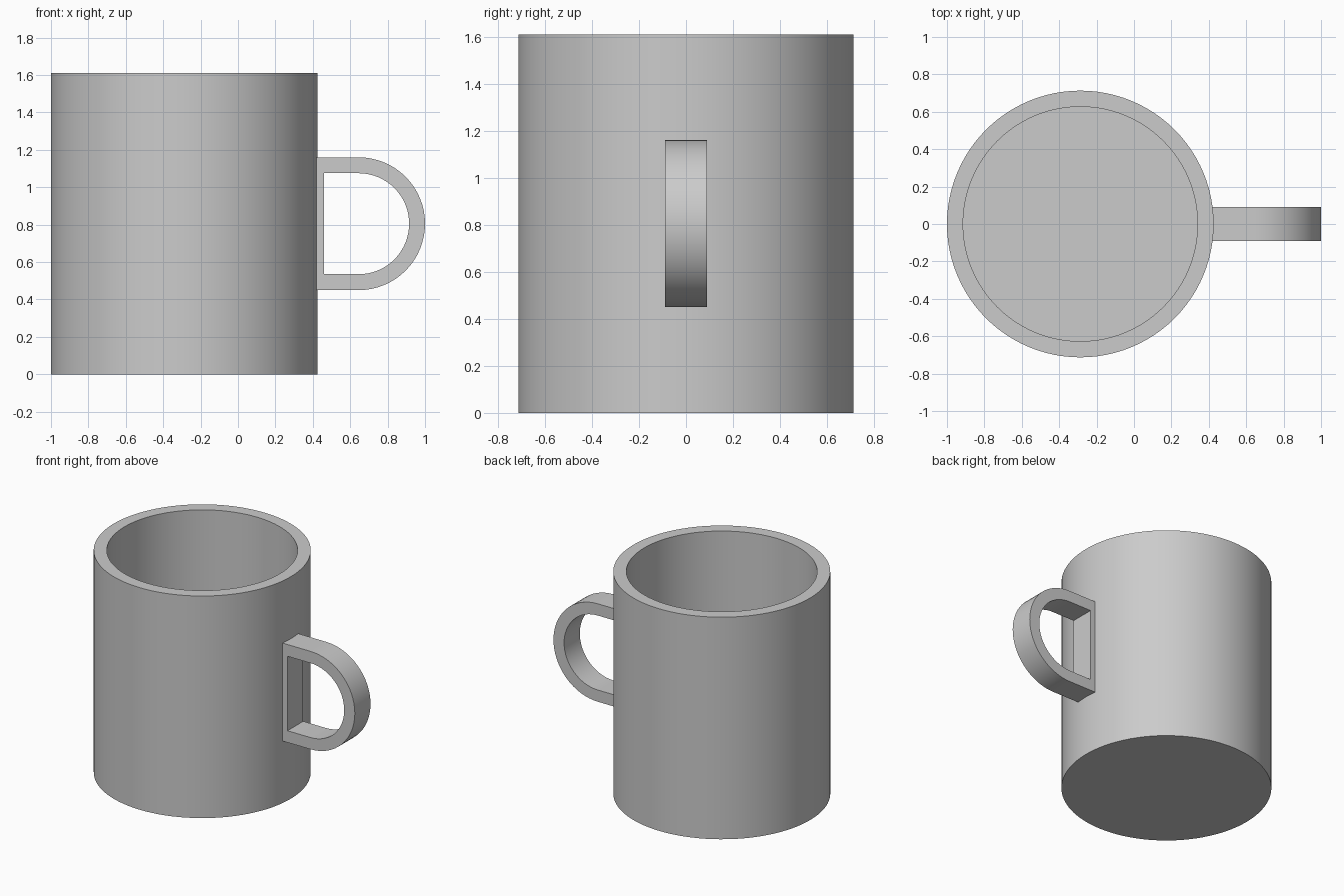
import bpy
import bmesh
from math import cos, sin, pi, radians

cube = bpy.data.objects.get("Cube")
if cube:
    bpy.data.objects.remove(cube)

CUP_X, RADIUS, HEIGHT, WALL = -0.287, 0.713, 1.61, 0.086
SEGMENTS = 96

grey = bpy.data.materials.new("light grey")
grey.use_nodes = True
colour = (0.6, 0.6, 0.6, 1)
grey.diffuse_color = colour
grey.node_tree.nodes["Principled BSDF"].inputs["Base Color"].default_value = colour


def finish(bm, name, x=0):
    """Turn a bmesh into a smooth object with sharp edges kept."""
    bmesh.ops.remove_doubles(bm, verts=bm.verts, dist=1e-5)
    bmesh.ops.recalc_face_normals(bm, faces=bm.faces)
    mesh = bpy.data.meshes.new(name)
    bm.to_mesh(mesh)
    bm.free()
    mesh.materials.append(grey)
    obj = bpy.data.objects.new(name, mesh)
    obj.location.x = x
    bpy.context.collection.objects.link(obj)
    bpy.ops.object.select_all(action='DESELECT')
    obj.select_set(True)
    bpy.context.view_layer.objects.active = obj
    bpy.ops.object.shade_smooth_by_angle(angle=radians(30))


# Cup: wall and floor profile revolved around the vertical axis
bm = bmesh.new()
inner = RADIUS - WALL
profile = [(0, 0), (RADIUS, 0), (RADIUS, HEIGHT), (inner, HEIGHT), (inner, WALL), (0, WALL)]
verts = [bm.verts.new((r, 0, z)) for r, z in profile]
edges = [bm.edges.new(pair) for pair in zip(verts, verts[1:])]
bmesh.ops.spin(bm, geom=verts + edges, cent=(0, 0, 0), axis=(0, 0, 1),
               angle=2 * pi, steps=SEGMENTS, use_merge=True)
finish(bm, "cup_body", CUP_X)


# Handle: D-shaped ring with a flat back strip set into the cup
def d_outline(back_x, radius, steps=32):
    cx, cz = 0.645, 0.805
    arc = [(cx + radius * cos(a), cz + radius * sin(a))
           for a in (pi * (i / steps - 0.5) for i in range(steps + 1))]
    return [(back_x, cz - radius)] + arc + [(back_x, cz + radius)]


bm = bmesh.new()
half_width = 0.09
outer, hole = d_outline(0.4, 0.355), d_outline(0.46, 0.27)
# Four loops around the cross-section: outer front, outer back, hole back, hole front
loops = [[bm.verts.new((x, y, z)) for x, z in outline]
         for outline, y in ((outer, -half_width), (outer, half_width),
                            (hole, half_width), (hole, -half_width))]
count = len(outer)
for k in range(4):
    a, b = loops[k], loops[(k + 1) % 4]
    for i in range(count):
        j = (i + 1) % count
        bm.faces.new((a[i], a[j], b[j], b[i]))
finish(bm, "handle")
